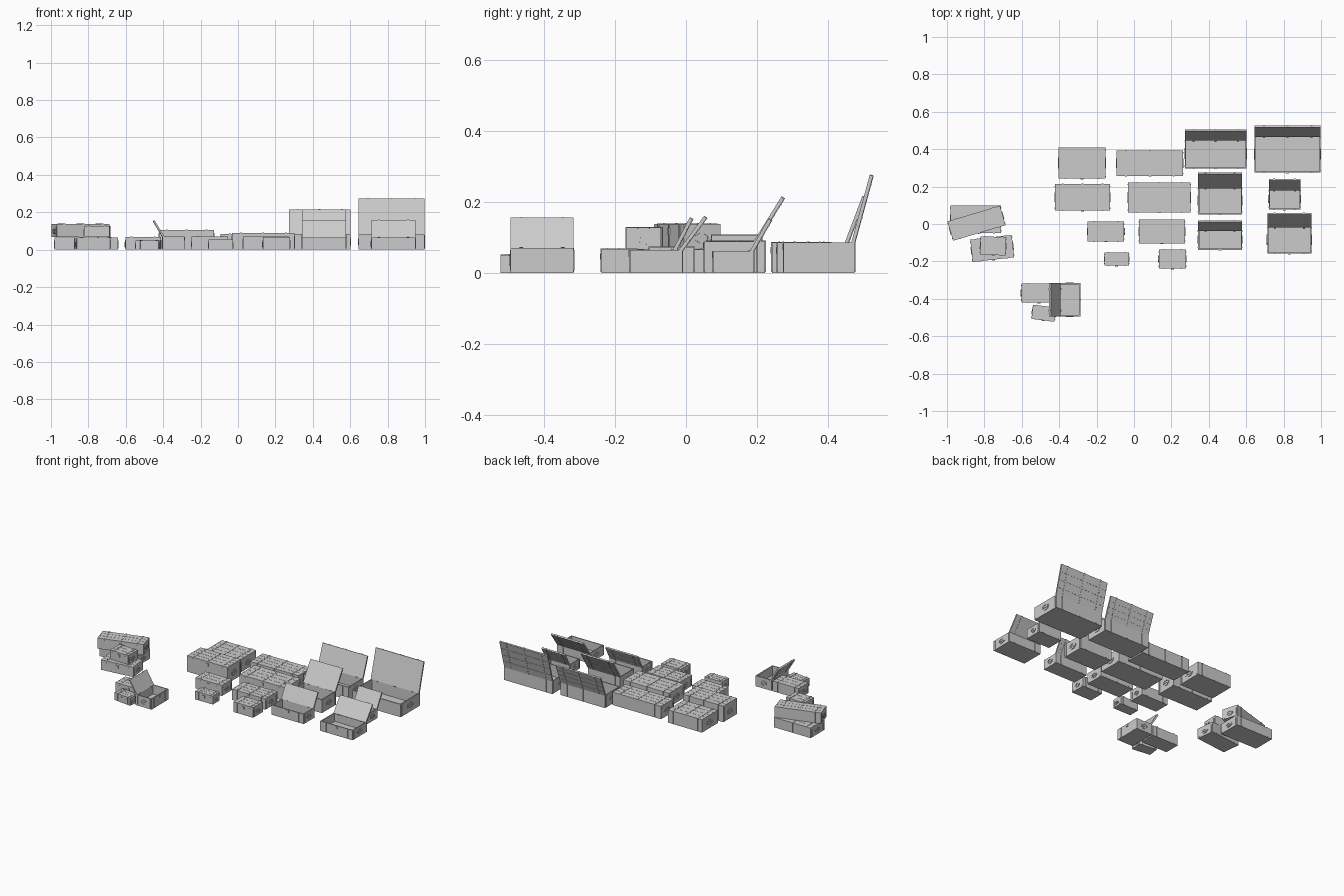
import bpy, bmesh, math
from mathutils import Matrix, Vector

if "Cube" in bpy.data.objects:
    bpy.data.objects.remove(bpy.data.objects["Cube"])

T = 0.010      # lid thickness
W = 0.009      # wall thickness
S = 0.0022     # metal strap thickness


def add_box(bm, lo, hi, mat=Matrix()):
    lo, hi = Vector(lo), Vector(hi)
    size = hi - lo
    m = mat @ Matrix.Translation((lo + hi) / 2) @ Matrix.Diagonal((*size, 1))
    bmesh.ops.create_cube(bm, size=1, matrix=m)


def finish(bm, name, mat):
    me = bpy.data.meshes.new(name)
    bm.to_mesh(me)
    bm.free()
    ob = bpy.data.objects.new(name, me)
    ob.matrix_world = mat
    bpy.context.collection.objects.link(ob)


def band_positions(w):
    return (-0.33 * w, 0.33 * w) if w < 0.24 else (-0.36 * w, 0, 0.36 * w)


def make_body(name, w, d, h, mat):
    # hollow shell: one cube, top face inset and pushed down
    bm = bmesh.new()
    add_box(bm, (-w / 2, -d / 2, 0), (w / 2, d / 2, h))
    top = max(bm.faces, key=lambda f: f.calc_center_median().z)
    bmesh.ops.inset_region(bm, faces=[top], thickness=W)
    ext = bmesh.ops.extrude_discrete_faces(bm, faces=[top])
    for v in ext['faces'][0].verts:
        v.co.z = W
    finish(bm, name + "_body", mat)


def make_fittings(name, w, d, h, mat):
    bm = bmesh.new()
    b = 0.005
    # vertical straps on front and back
    for x in band_positions(w):
        for s in (-1, 1):
            y0, y1 = sorted((s * d / 2, s * (d / 2 + S)))
            add_box(bm, (x - b, y0, 0.003), (x + b, y1, h - 0.001))
    # front latch
    add_box(bm, (-0.008, -d / 2 - 1.8 * S, h - 0.020), (0.008, -d / 2, h - 0.002))
    # corner strips and octagonal carrying handles at both ends
    for s in (-1, 1):
        x0, x1 = sorted((s * w / 2, s * (w / 2 + S)))
        for t in (-1, 1):
            y = t * (d / 2 - 0.012)
            add_box(bm, (x0, y - 0.003, 0.006), (x1, y + 0.003, h - 0.006))
        ry, rz, n = min(0.032, d * 0.2), min(0.020, h * 0.25), 8
        rings = []
        for k, x in ((1, 0), (1, 1), (0.78, 1), (0.78, 0)):
            rings.append([bm.verts.new((s * (w / 2 + x * 1.4 * S),
                                        k * ry * math.cos((i + .5) * math.tau / n),
                                        h * 0.5 + k * rz * math.sin((i + .5) * math.tau / n)))
                          for i in range(n)])
        for j in range(4):
            r, q = rings[j], rings[(j + 1) % 4]
            for i in range(n):
                bm.faces.new((r[i], r[(i + 1) % n], q[(i + 1) % n], q[i]))
        # grip bar
        add_box(bm, (x0, -ry * 0.8, h * 0.5 - 0.002), (x1, ry * 0.8, h * 0.5 + 0.002))
    bmesh.ops.recalc_face_normals(bm, faces=bm.faces)
    finish(bm, name + "_fittings", mat)


def make_lid(name, w, length, mat):
    # planks run along x, from the hinge (y = 0) to the front edge (y = -length)
    n = 3 if length < 0.12 else 4
    bm = bmesh.new()
    add_box(bm, (-w / 2, -length, 0), (w / 2, 0, T - 0.0015))
    for i in range(n):
        y1, y0 = -length * i / n, -length * (i + 1) / n
        add_box(bm, (-w / 2, y0 + 0.0007, T - 0.0016), (w / 2, y1 - 0.0007, T))
    finish(bm, name + "_lid", mat)
    # straps with rivets across the planks
    bm = bmesh.new()
    for x in band_positions(w):
        add_box(bm, (x - 0.005, -length - S, T), (x + 0.005, S, T + S * 0.7))
        add_box(bm, (x - 0.005, 0, -0.006), (x + 0.005, S, T))
        add_box(bm, (x - 0.005, -length - S, 0), (x + 0.005, -length, T))
        for i in range(n):
            y = -length * (i + .5) / n
            add_box(bm, (x - .002, y - .002, T + S * 0.7), (x + .002, y + .002, T + S * 1.2))
    finish(bm, name + "_lid_straps", mat)


def crate(name, cx, cy, w, d, h, z=0, rot=0, tip=None):
    """tip = (backward, upward) offset of the raised lid edge; None means closed."""
    mat = Matrix.Translation((cx, cy, z)) @ Matrix.Rotation(math.radians(rot), 4, 'Z')
    rim = h if tip else h - T
    w, d = w - 0.005, d - 0.004
    make_body(name, w, d, rim, mat)
    make_fittings(name, w, d, rim, mat)
    hinge, length, a = Matrix.Translation((0, d / 2, rim)), d, 0
    if tip:
        length = math.hypot(*tip)
        a = math.atan2(-tip[1], -tip[0])
        hinge = Matrix.Translation((0, d / 2 - T, rim))
    make_lid(name, w, length, mat @ hinge @ Matrix.Rotation(a, 4, 'X'))


def rect(name, x0, x1, y0, y1, h, tip=None):
    crate(name, (x0 + x1) / 2, (y0 + y1) / 2, x1 - x0, y1 - y0, h, tip=tip)


# closed crates in rows
for i, r in enumerate([
    (-.405, -.150, .240, .410, .085), (-.095, .265, .255, .395, .085),
    (-.425, -.125, .070, .215, .106), (-.035, .305, .060, .225, .090),
    (-.250, -.050, -.095, .015, .070), (.025, .275, -.105, .025, .072),
    (-.160, -.025, -.225, -.150, .055), (.130, .280, -.240, -.135, .067),
]):
    rect(f"closed_crate_{i + 1}", *r)

# open crates with raised lids
for i, (r, tip) in enumerate([
    ((.270, .603, .295, .458, .083), (.050, .132)),
    ((.643, 1.000, .273, .477, .085), (.052, .190)),
    ((.340, .580, .050, .202, .088), (.078, .126)),
    ((.718, .892, .075, .192, .062), (.052, .090)),
    ((.340, .580, -.140, -.025, .065), (.047, .090)),
    ((.710, .952, -.160, -.008, .065), (.070, .094)),
]):
    rect(f"open_crate_{i + 1}", *r, tip=tip)

# stacked crates on the left
crate("stack_base_crate", -.846, .025, .275, .150, .066)
crate("stack_top_crate", -.842, .004, .298, .112, .070, z=.068, rot=16.5)
crate("second_stack_base_crate", -.758, -.131, .228, .124, .066, rot=6.5)
crate("second_stack_top_crate", -.753, -.117, .142, .102, .060, z=.067, rot=-2)

# front left group
rect("group_long_crate", -.605, -.410, -.422, -.315, .068)
crate("group_open_crate", -.345, -.405, .182, .120, .070, rot=90, tip=(.052, .086))
crate("group_small_crate", -.482, -.477, .130, .080, .050, rot=-7)
